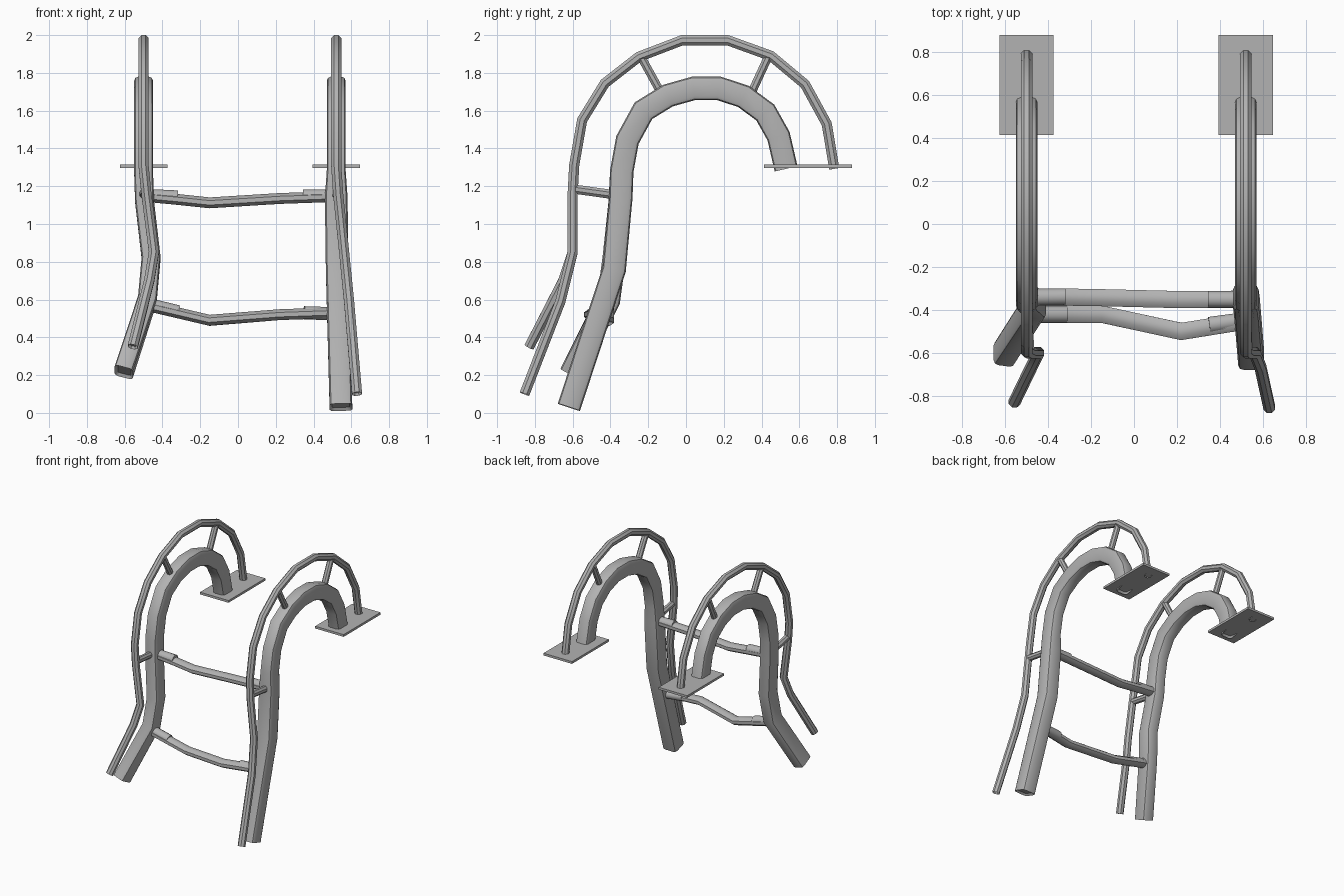
import bpy, bmesh
from math import cos, sin, pi, radians
from mathutils import Vector

old = bpy.data.objects.get("Cube")
if old:
    bpy.data.objects.remove(old)

steel = bpy.data.materials.new("grey steel")
steel.use_nodes = True
GREY = (0.45, 0.45, 0.45, 1)
steel.diffuse_color = GREY
steel.node_tree.nodes["Principled BSDF"].inputs["Base Color"].default_value = GREY


def oval(a, b, sides=8):
    return [(a * cos(2 * pi * (i + .5) / sides), b * sin(2 * pi * (i + .5) / sides))
            for i in range(sides)]


def rounded_box(a, b, r):
    pts = []
    for k, (sx, sy) in enumerate(((1, 1), (-1, 1), (-1, -1), (1, -1))):
        for j in range(3):
            t = radians(90 * k + 45 * j)
            pts.append((sx * (a - r) + r * cos(t), sy * (b - r) + r * sin(t)))
    return pts


def finish(bm, name):
    bmesh.ops.recalc_face_normals(bm, faces=bm.faces)
    mesh = bpy.data.meshes.new(name)
    bm.to_mesh(mesh)
    bm.free()
    mesh.materials.append(steel)
    ob = bpy.data.objects.new(name, mesh)
    bpy.context.collection.objects.link(ob)
    bpy.ops.object.select_all(action='DESELECT')
    ob.select_set(True)
    bpy.context.view_layer.objects.active = ob
    bpy.ops.object.shade_smooth_by_angle(angle=radians(40))
    return ob


def sweep(name, path, profile, ref=(1, 0, 0), widen=1.0, wide_from=99, hollow=0):
    """Mitred sweep; points from index wide_from on are widened sideways."""
    pts = [Vector(p) for p in path]
    bm = bmesh.new()
    rings = []
    last = len(pts) - 1
    for i, p in enumerate(pts):
        t = (pts[max(i, 1)] - pts[max(i, 1) - 1]).normalized()
        after = (pts[min(i + 1, last)] - pts[min(i, last - 1)]).normalized()
        n = (t + after).normalized()
        side = Vector(ref)
        side = (side - t * side.dot(t)).normalized()
        up = t.cross(side)
        w = widen if i >= wide_from else 1
        ring = []
        for u, v in profile:
            o = side * u * w + up * v
            ring.append(bm.verts.new(p + o - t * (o.dot(n) / t.dot(n))))
        rings.append(ring)
    for a, b in zip(rings, rings[1:]):
        for j in range(len(a)):
            k = (j + 1) % len(a)
            bm.faces.new((a[j], a[k], b[k], b[j]))
    caps = [bm.faces.new(rings[0]), bm.faces.new(rings[-1])]
    if hollow:
        bmesh.ops.recalc_face_normals(bm, faces=bm.faces)
        bmesh.ops.inset_individual(bm, faces=caps, thickness=hollow)
        for f in caps:
            bmesh.ops.translate(bm, verts=f.verts, vec=f.normal * -0.015)
    return finish(bm, name)


# Arches shared by both sides, as (y, z)
rail_arch = [(.53, 1.292), (.49, 1.465), (.42, 1.59), (.305, 1.675), (.175, 1.718),
             (.04, 1.718), (-.095, 1.68), (-.225, 1.6), (-.31, 1.445), (-.34, 1.28)]
hand_arch = [(.785, 1.292), (.745, 1.53), (.63, 1.74), (.45, 1.89), (.22, 1.973),
             (-.02, 1.973), (-.25, 1.885), (-.43, 1.745), (-.55, 1.55), (-.592, 1.31)]

# Bent lower ends, different on each side
sides = {
    "right": (-.5,
              [(-.495, -.348, 1.12), (-.46, -.38, .82), (-.48, -.41, .6), (-.605, -.605, .215)],
              [(-.485, -.6, 1.16), (-.445, -.6, .85), (-.47, -.65, .7), (-.557, -.83, .35)],
              1.0),
    "left": (.52,
             [(.52, -.345, 1.14), (.525, -.38, .76), (.545, -.62, .03)],
             [(.53, -.6, 1.16), (.562, -.6, .85), (.588, -.665, .59), (.63, -.855, .1)],
             1.2),
}

for label, (x, rail_end, hand_end, widen) in sides.items():
    sweep(label + "_rail", [(x, y, z) for y, z in rail_arch] + rail_end,
          rounded_box(.05, .062, .022), widen=widen, wide_from=len(rail_arch), hollow=.014)
    sweep(label + "_handrail", [(x, y, z) for y, z in hand_arch] + hand_end,
          oval(.029, .029), hollow=.006)

    # Struts between rail and handrail
    for i, (a, b) in enumerate((((-.13, 1.69), (-.235, 1.88)), ((.34, 1.68), (.435, 1.885)))):
        sweep(f"{label}_strut_{i + 1}", [(x, *a), (x, *b)], oval(.024, .024))
    sweep(label + "_lower_strut", [(x, -.38, 1.155), (hand_end[0][0], -.595, 1.185)],
          oval(.024, .026))

    # Mounting plate
    bm = bmesh.new()
    bmesh.ops.create_cube(bm, size=1)
    for v in bm.verts:
        v.co = (v.co.x * .252 + x, v.co.y * .466 + .647, v.co.z * .018 + 1.305)
    finish(bm, label + "_plate")

# Sagging rungs with end sleeves
rungs = {
    "upper": ([(-.48, -.34, 1.145), (-.32, -.34, 1.13), (-.15, -.343, 1.112),
               (.22, -.352, 1.135), (.5, -.35, 1.145)],
              ((-.47, -.34, 1.15), (-.32, -.338, 1.143)),
              ((.345, -.35, 1.148), (.5, -.35, 1.148))),
    "lower": ([(-.47, -.42, .565), (-.32, -.42, .53), (-.15, -.42, .49),
               (.22, -.5, .52), (.5, -.455, .53)],
              ((-.46, -.42, .57), (-.315, -.42, .535)),
              ((.35, -.47, .53), (.5, -.45, .525))),
}
for label, (path, right, left) in rungs.items():
    sweep(label + "_rung", path, oval(.043, .031), ref=(0, 1, 0))
    for end, seg in (("right", right), ("left", left)):
        sweep(f"{label}_rung_{end}_sleeve", seg, oval(.039, .036, 12), ref=(0, 1, 0))
